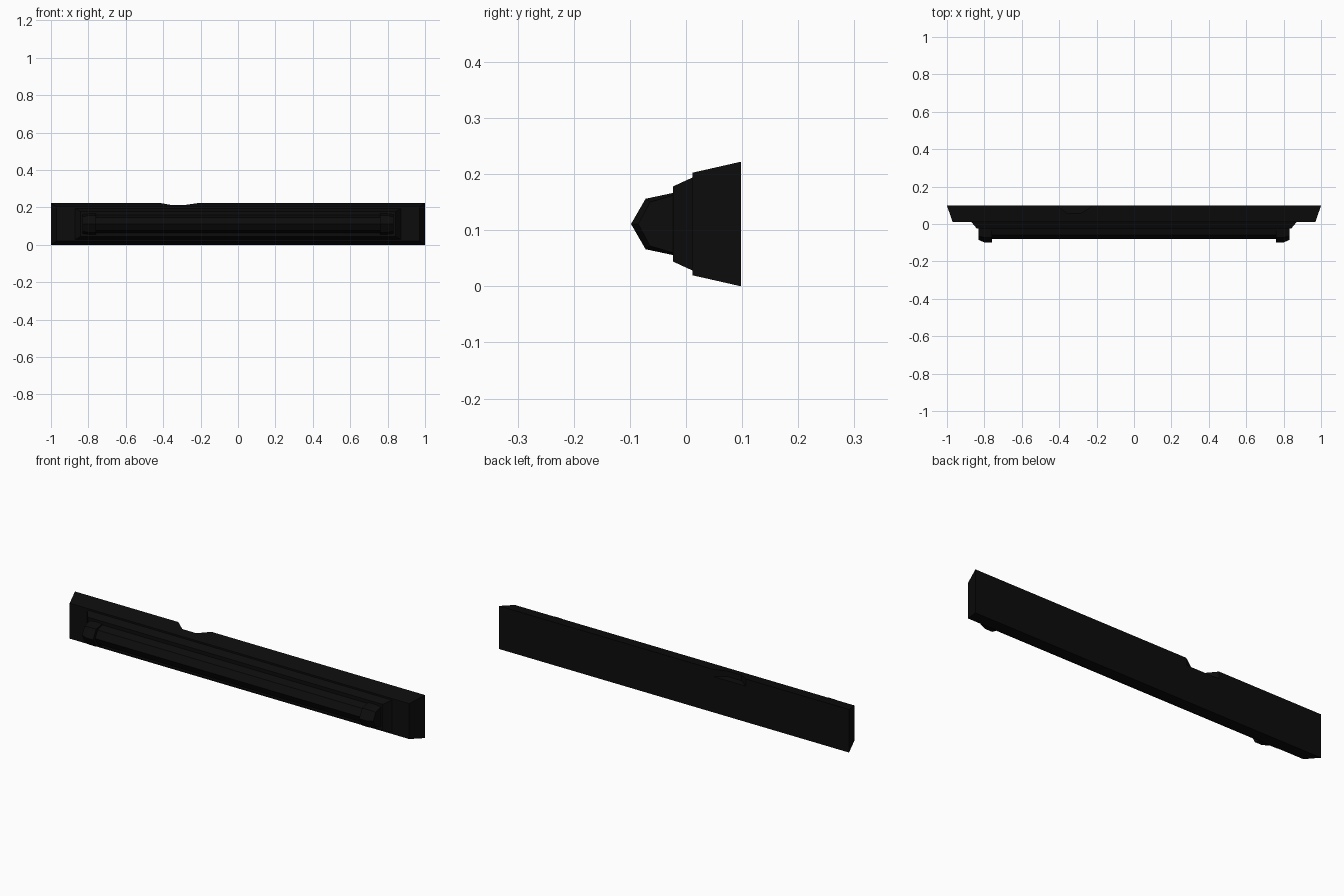
import bpy, bmesh

if "Cube" in bpy.data.objects:
    bpy.data.objects.remove(bpy.data.objects["Cube"])

def material(name, v):
    m = bpy.data.materials.new(name)
    m.diffuse_color = (v, v, v, 1)
    m.use_nodes = True
    m.node_tree.nodes["Principled BSDF"].inputs["Base Color"].default_value = m.diffuse_color
    return m

BLACK = material("matte black", 0.0038)
ZC = 0.111  # height of the long axis

def loft(name, rings):
    """Closed solid through rings of equal point count."""
    bm = bmesh.new()
    vs = [[bm.verts.new(p) for p in r] for r in rings]
    n = len(vs[0])
    for a, b in zip(vs, vs[1:]):
        for i in range(n):
            j = (i + 1) % n
            bm.faces.new((a[i], a[j], b[j], b[i]))
    bm.faces.new(vs[0])
    bm.faces.new(vs[-1])
    bmesh.ops.recalc_face_normals(bm, faces=bm.faces)
    me = bpy.data.meshes.new(name)
    bm.to_mesh(me)
    bm.free()
    me.materials.append(BLACK)
    ob = bpy.data.objects.new(name, me)
    bpy.context.collection.objects.link(ob)
    return ob

def rect(y, hx, hz):
    return [(-hx, y, ZC - hz), (hx, y, ZC - hz), (hx, y, ZC + hz), (-hx, y, ZC + hz)]

def section(x, y_mid, y_tip, h_back, h_mid, y_back=-0.02):
    """Pointed five-sided cross-section facing -y."""
    return [(x, y_back, ZC + h_back), (x, y_mid, ZC + h_mid), (x, y_tip, ZC),
            (x, y_mid, ZC - h_mid), (x, y_back, ZC - h_back)]

# wall base and stepped frame, both tapering to the front
base = loft("wall_base", [rect(0.098, 1.0, 0.111), rect(0.012, 0.97, 0.0915)])
loft("stepped_frame", [rect(0.014, 0.872, 0.084), rect(-0.023, 0.842, 0.067)])

# cable notch in the upper back edge
foot = [(-0.42, 0.11), (-0.41, 0.098), (-0.36, 0.06), (-0.28, 0.06), (-0.22, 0.098), (-0.21, 0.11)]
cutter = loft("notch_cutter", [[(x, y, z) for x, y in foot] for z in (0.185, 0.3)])
cutter.hide_render = True
mod = base.modifiers.new("notch", 'BOOLEAN')
mod.operation = 'DIFFERENCE'
mod.solver = 'EXACT'
mod.object = cutter
bpy.context.view_layer.objects.active = base
bpy.ops.object.modifier_apply(modifier=mod.name)
bpy.data.objects.remove(cutter)

# long front bar between the end caps
loft("front_bar", [section(x, -0.06, -0.08, 0.05, 0.036) for x in (-0.78, 0.78)])

# end caps with a bevelled outer edge
for s, side in ((-1, "left"), (1, "right")):
    loft(side + "_end_cap", [
        section(s * 0.76, -0.072, -0.098, 0.056, 0.045),
        section(s * 0.80, -0.072, -0.098, 0.056, 0.045),
        section(s * 0.832, -0.064, -0.085, 0.052, 0.039)])
